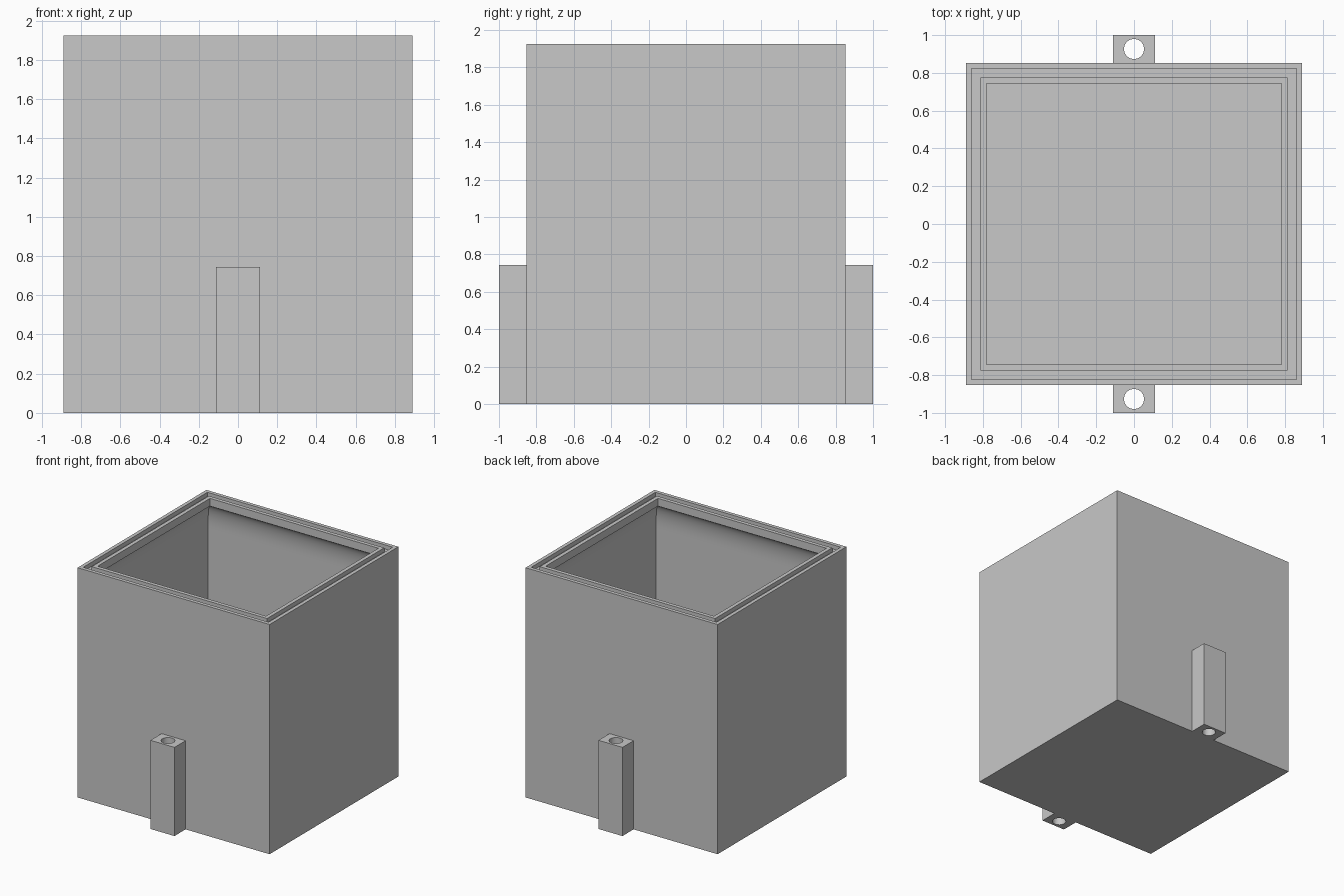
import bpy, bmesh, math

cube = bpy.data.objects.get("Cube")
if cube:
    bpy.data.objects.remove(cube, do_unlink=True)

GREY = (0.58, 0.58, 0.58, 1)
grey = bpy.data.materials.new("plain grey")
grey.use_nodes = True
grey.diffuse_color = GREY
grey.node_tree.nodes["Principled BSDF"].inputs["Base Color"].default_value = GREY

HX, HY, HEIGHT = 0.89, 0.853, 1.925
FLOOR, GROOVE = 0.05, 0.035
WALL, LIP = 0.05, 0.109
COVE_TOP, COVE_BOTTOM, COVE_STEPS = 1.86, 1.66, 8
LUG_TOP, LUG_HALF, LUG_DEPTH = 0.743, 0.111, 0.147
HOLE_R, HOLE_SIDES = 0.053, 32


def finish(name, bm):
    bmesh.ops.recalc_face_normals(bm, faces=bm.faces)
    mesh = bpy.data.meshes.new(name)
    bm.to_mesh(mesh)
    bm.free()
    mesh.materials.append(grey)
    obj = bpy.data.objects.new(name, mesh)
    bpy.context.collection.objects.link(obj)
    bpy.ops.object.select_all(action="DESELECT")
    obj.select_set(True)
    bpy.context.view_layer.objects.active = obj
    bpy.ops.object.shade_smooth_by_angle(angle=math.radians(35))


def bridge(bm, a, b):
    for i in range(len(a)):
        j = (i + 1) % len(a)
        bm.faces.new((a[i], a[j], b[j], b[i]))


# Open box: inset distance and height of each loop, from the base over the rim
bm = bmesh.new()
section = [(0, 0), (0, HEIGHT),
           (0.031, HEIGHT), (0.031, HEIGHT - GROOVE),
           (0.077, HEIGHT - GROOVE), (0.077, HEIGHT),
           (LIP, HEIGHT)]
# Curved underside where the thick rim thins down to the wall
for i in range(COVE_STEPS + 1):
    t = math.pi / 2 * i / COVE_STEPS
    section.append((LIP - (LIP - WALL) * math.sin(t),
                    COVE_BOTTOM + (COVE_TOP - COVE_BOTTOM) * math.cos(t)))
section += [(WALL, COVE_BOTTOM - 0.03), (WALL, FLOOR)]
corners = [(-1, -1), (1, -1), (1, 1), (-1, 1)]
loops = [[bm.verts.new((sx * (HX - d), sy * (HY - d), z)) for sx, sy in corners]
         for d, z in section]
for a, b in zip(loops, loops[1:]):
    bridge(bm, a, b)
bm.faces.new(loops[0])
bm.faces.new(loops[-1])
finish("box_body", bm)


# Mounting lugs, each with a round hole right through
def lug(name, side):
    bm = bmesh.new()
    cy = side * (HY + LUG_DEPTH / 2)
    rings = []
    for z in (0, LUG_TOP):
        outer, hole = [], []
        for i in range(HOLE_SIDES):
            t = math.tau * i / HOLE_SIDES
            c, s = math.cos(t), math.sin(t)
            k = max(abs(c), abs(s))
            outer.append(bm.verts.new((c / k * LUG_HALF, cy + s / k * LUG_DEPTH / 2, z)))
            hole.append(bm.verts.new((c * HOLE_R, cy + s * HOLE_R, z)))
        bridge(bm, outer, hole)
        rings.append((outer, hole))
    for low, high in zip(*rings):
        bridge(bm, low, high)
    # Merge the flat strips into single side and end faces
    bmesh.ops.dissolve_limit(bm, angle_limit=0.01, verts=bm.verts, edges=bm.edges)
    finish(name, bm)


lug("front_lug", -1)
lug("back_lug", 1)
